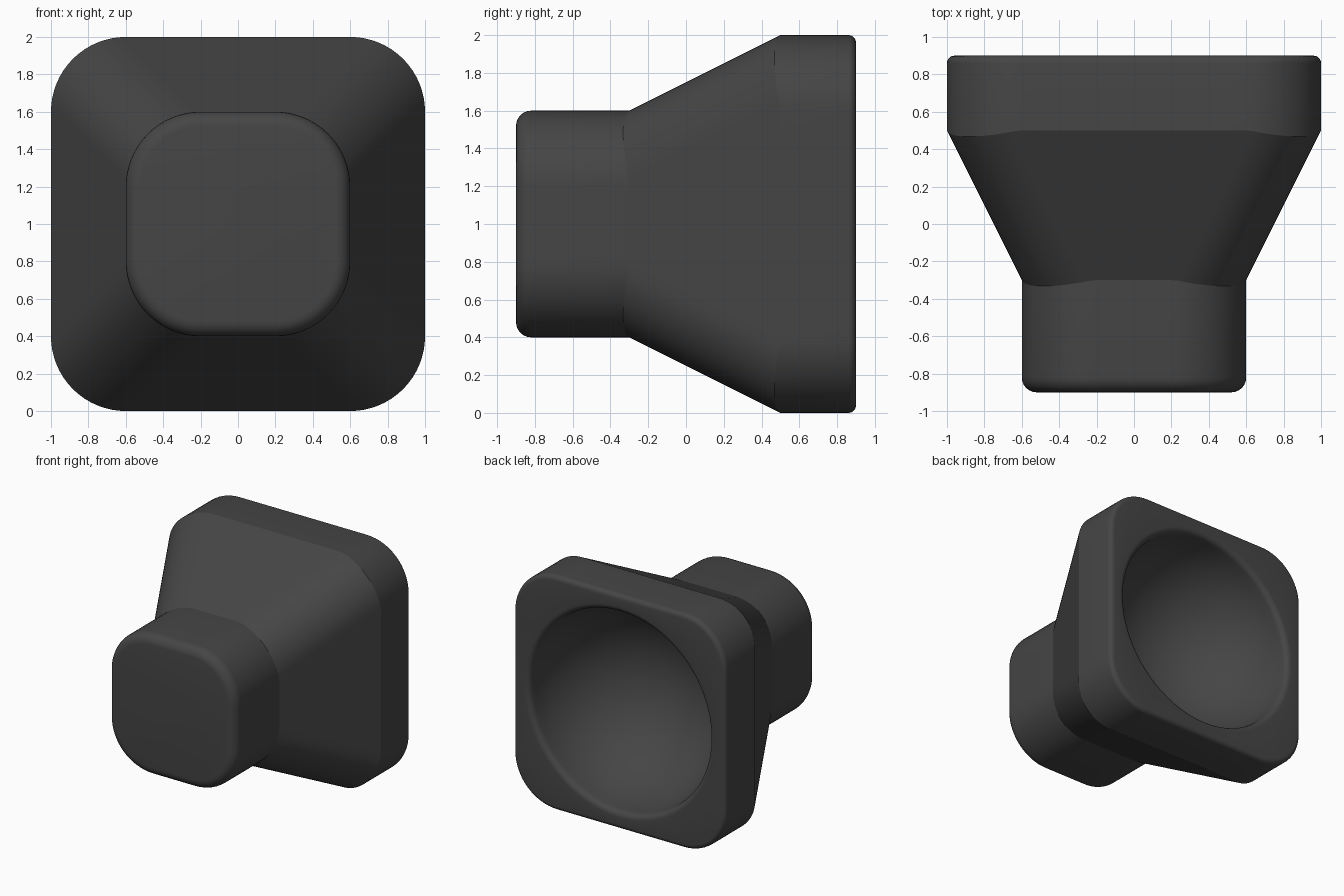
import bpy, bmesh
from math import sin, cos, pi, sqrt, hypot
from mathutils import Vector

if "Cube" in bpy.data.objects:
    bpy.data.objects.remove(bpy.data.objects["Cube"])

R = 0.4          # corner rounding of both blocks
CZ = 1.0         # height of the centre axis
FLAT, ARC = 12, 16


def outline(half, r):
    """Rounded square in x/z, sampled the same way at every size."""
    c = half - r
    side = [(half, -c + 2 * c * i / FLAT) for i in range(FLAT)]
    side += [(c + r * cos(a), c + r * sin(a)) for a in (pi / 2 * i / ARC for i in range(ARC))]
    pts = []
    for _ in range(4):
        pts += side
        side = [(-z, x) for x, z in side]
    return pts


def taper_y(x, z):
    """Depth of the filleted pyramid (slope 1:2, fillet R) over x, z."""
    x, z = abs(x), abs(z)
    k = 1 - R * sqrt(1.25)
    d = Vector((0.5, 1, 0.5)).normalized()
    n1, n2 = Vector((1, -0.5, 0)).normalized(), Vector((0, -0.5, 1)).normalized()
    b = (n1 + n2).normalized()
    q = Vector((x - k, 0, z - k))
    e = Vector((0, 1, 0))
    qp, ep = q - d * q.dot(d), e - d * e.dot(d)
    A, B, C = ep.dot(ep), 2 * qp.dot(ep), qp.dot(qp) - R * R
    disc = B * B - 4 * A * C
    if disc >= 0:
        t = (-B - sqrt(disc)) / (2 * A)
        if (qp + ep * t).dot(b) / R > n1.dot(b):
            return 0.5 + t
    return 0.5 + 2 * (max(x, z) - 1)


bm = bmesh.new()
rings = []


def add_ring(pts, y):
    rings.append([bm.verts.new((x, y(x, z) if callable(y) else y, CZ + z)) for x, z in pts])


def circle(r):
    return [(x / hypot(x, z) * r, z / hypot(x, z) * r) for x, z in outline(1, R)]


# Small front block with rounded edge
f = 0.08
for i in range(7):
    a = pi / 2 * i / 6
    add_ring(outline(0.6 - f + f * sin(a), R - f + f * sin(a)), -0.9 + f - f * cos(a))

# Taper between the blocks
add_ring(outline(0.6, R), taper_y)
add_ring(outline(1.0, R), taper_y)

# Large rear block with rounded edge
f = 0.04
for i in range(7):
    a = pi / 2 * i / 6
    add_ring(outline(1 - f + f * cos(a), R - f + f * cos(a)), 0.9 - f + f * sin(a))

# Rounded rim and hemispherical bowl
S, g = 0.85, 0.05
rim = sqrt((S + g) ** 2 - g * g)
tilt = g / (S + g)
for i in range(7):
    a = (pi / 2 - tilt) * i / 6
    add_ring(circle(rim - g * sin(a)), 0.9 - g + g * cos(a))
steps = 24
for i in range(1, steps):
    a = tilt + (pi / 2 - tilt) * i / steps
    add_ring(circle(S * cos(a)), 0.9 - S * sin(a))
pole = bm.verts.new((0, 0.9 - S, CZ))

# Skin the rings
n = len(rings[0])
bm.faces.new(rings[0])
for r0, r1 in zip(rings, rings[1:]):
    for i in range(n):
        j = (i + 1) % n
        bm.faces.new((r0[i], r0[j], r1[j], r1[i]))
for i in range(n):
    bm.faces.new((rings[-1][i], rings[-1][(i + 1) % n], pole))
bmesh.ops.recalc_face_normals(bm, faces=bm.faces)

me = bpy.data.meshes.new("horn_body")
bm.to_mesh(me)
bm.free()
body = bpy.data.objects.new("horn_body", me)
bpy.context.collection.objects.link(body)
mat = bpy.data.materials.new("dark_grey")
mat.diffuse_color = (0.06, 0.06, 0.06, 1)
mat.use_nodes = True
mat.node_tree.nodes["Principled BSDF"].inputs["Base Color"].default_value = mat.diffuse_color
me.materials.append(mat)

bpy.context.view_layer.objects.active = body
body.select_set(True)
bpy.ops.object.shade_smooth_by_angle(angle=pi / 9)
